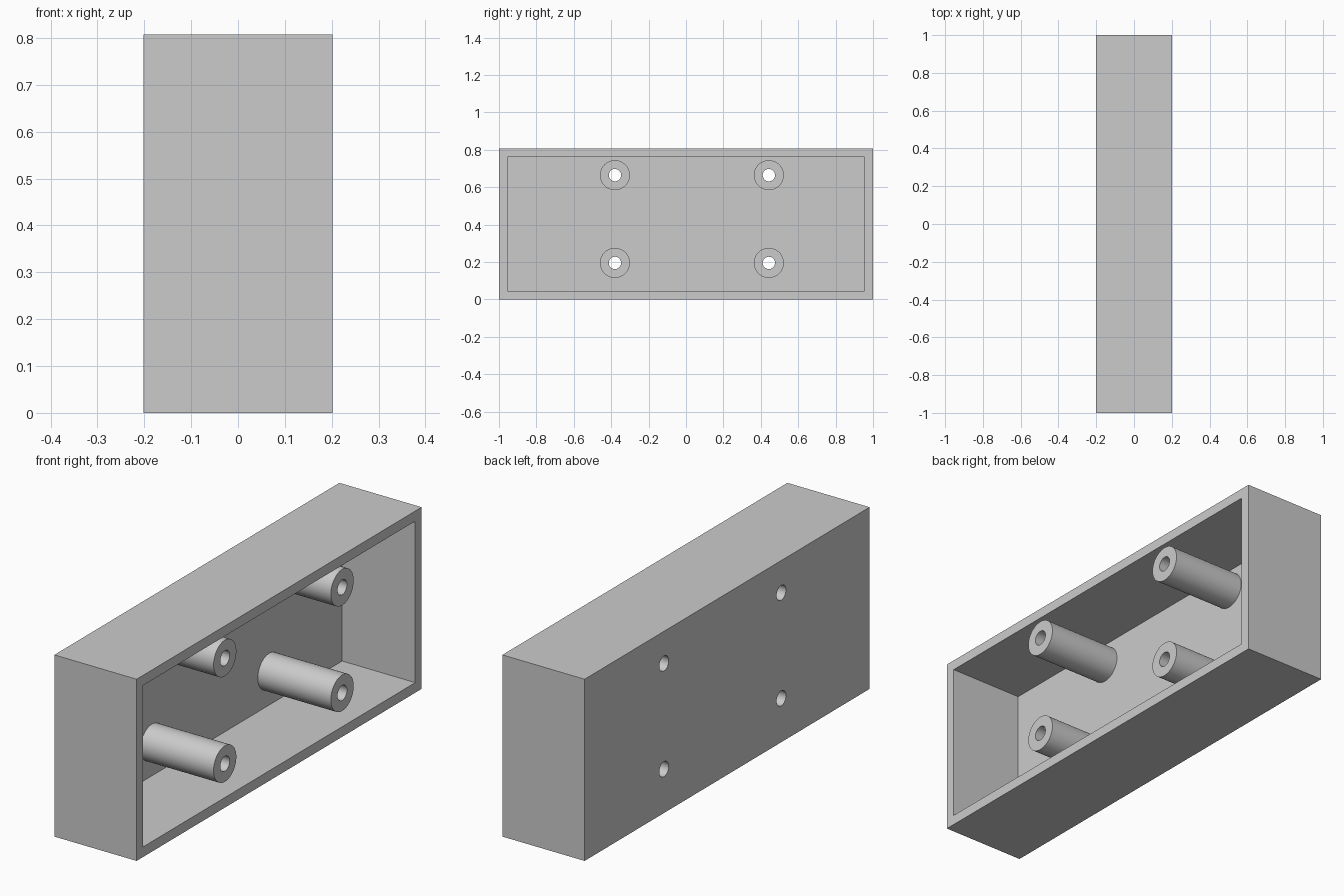
import bpy, bmesh
from math import radians
from mathutils import Matrix, Vector

cube = bpy.data.objects.get("Cube")
if cube:
    bpy.data.objects.remove(cube, do_unlink=True)

HALF_X, HALF_Y, HEIGHT, WALL = 0.202, 1.0, 0.807, 0.045
FLOOR_X = -HALF_X + WALL
POST_SPOTS = [(y, z) for y in (-0.38, 0.443) for z in (0.195, 0.664)]
POST_R, HOLE_R = 0.08, 0.033

grey = bpy.data.materials.new("plain grey")
grey.use_nodes = True
colour = (0.6, 0.6, 0.6, 1)
grey.diffuse_color = colour
grey.node_tree.nodes["Principled BSDF"].inputs["Base Color"].default_value = colour


def make_object(name, bm):
    mesh = bpy.data.meshes.new(name)
    bm.to_mesh(mesh)
    bm.free()
    mesh.materials.append(grey)
    obj = bpy.data.objects.new(name, mesh)
    bpy.context.collection.objects.link(obj)
    return obj


def add_rod(bm, radius, x0, x1, y, z):
    """Cylinder along x from x0 to x1."""
    place = Matrix.Translation(((x0 + x1) / 2, y, z)) @ Matrix.Rotation(radians(90), 4, 'Y')
    bmesh.ops.create_cone(bm, cap_ends=True, segments=64, radius1=radius,
                          radius2=radius, depth=x1 - x0, matrix=place)


def apply_cut(obj, cutter):
    mod = obj.modifiers.new("holes", 'BOOLEAN')
    mod.operation = 'DIFFERENCE'
    mod.solver = 'EXACT'
    mod.object = cutter
    bpy.ops.object.select_all(action='DESELECT')
    obj.select_set(True)
    bpy.context.view_layer.objects.active = obj
    bpy.ops.object.modifier_apply(modifier=mod.name)
    bpy.ops.object.shade_smooth_by_angle(angle=radians(30))


# Open tray: inset the +x face and push it in to the floor
bm = bmesh.new()
size = Matrix.Diagonal((2 * HALF_X, 2 * HALF_Y, HEIGHT, 1))
bmesh.ops.create_cube(bm, size=1, matrix=Matrix.Translation((0, 0, HEIGHT / 2)) @ size)
bm.normal_update()
mouth = next(f for f in bm.faces if f.normal.x > 0.9)
bmesh.ops.inset_region(bm, faces=[mouth], thickness=WALL, use_even_offset=True)
pushed = bmesh.ops.extrude_discrete_faces(bm, faces=[mouth])["faces"][0]
bmesh.ops.translate(bm, verts=pushed.verts, vec=Vector((FLOOR_X - HALF_X, 0, 0)))
bmesh.ops.recalc_face_normals(bm, faces=bm.faces)
tray = make_object("tray", bm)

# Screw posts, flush with the rim
bm = bmesh.new()
for y, z in POST_SPOTS:
    add_rod(bm, POST_R, FLOOR_X, HALF_X, y, z)
posts = make_object("screw_posts", bm)

# Drill running through the posts and the tray floor
bm = bmesh.new()
for y, z in POST_SPOTS:
    add_rod(bm, HOLE_R, -HALF_X - 0.1, HALF_X + 0.1, y, z)
drill = make_object("hole_drill", bm)

for part in (tray, posts):
    apply_cut(part, drill)
bpy.data.objects.remove(drill, do_unlink=True)
